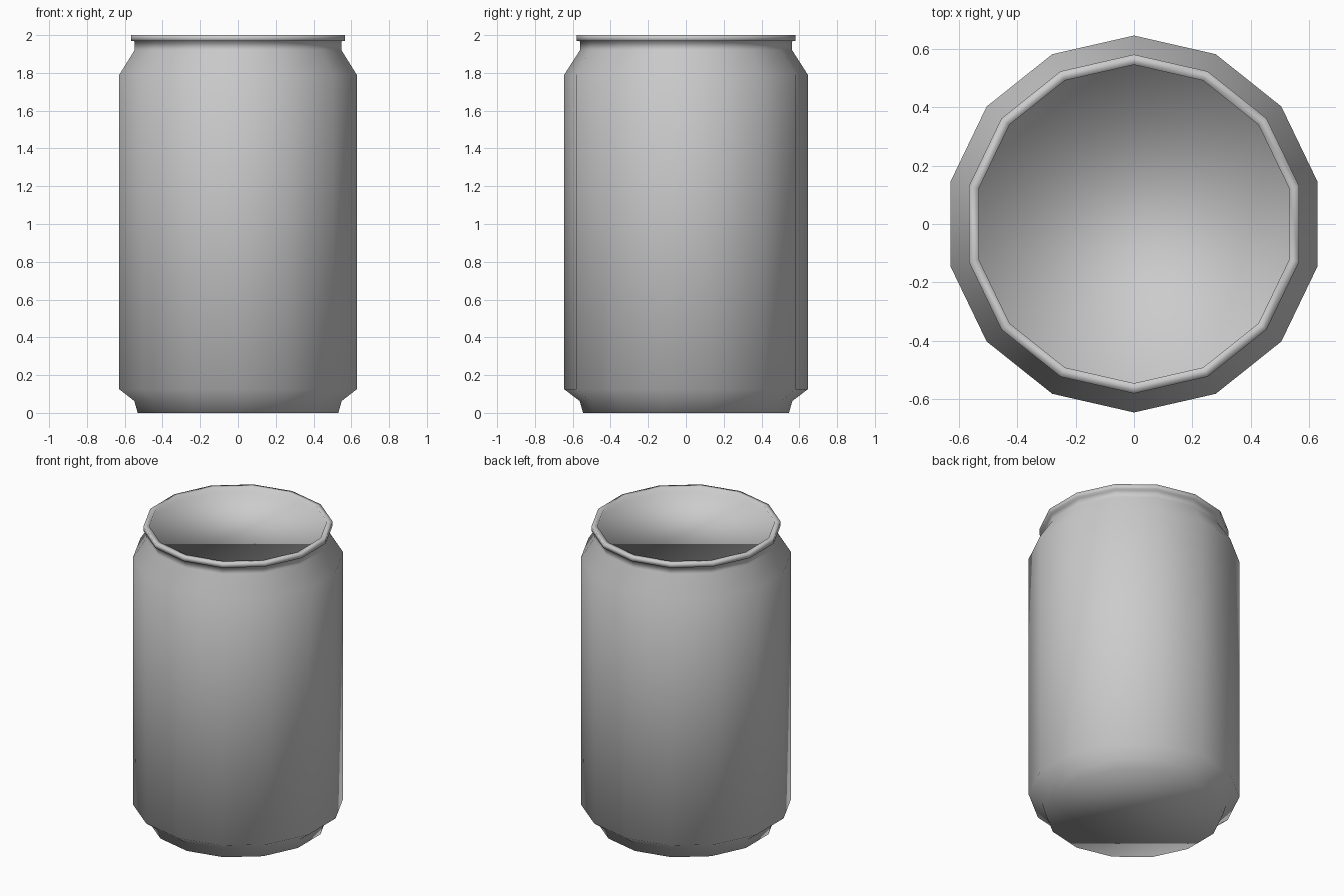
import bpy, bmesh
from math import sin, cos, tau

if "Cube" in bpy.data.objects:
    bpy.data.objects.remove(bpy.data.objects["Cube"])

SIDES = 14

# Outer profile from the base up over the rim and down to the recessed lid (radius, z)
PROFILE = [
    (0.545, 0.0), (0.563, 0.063), (0.645, 0.125),      # foot
    (0.645, 1.79), (0.562, 1.92),                      # body wall and shoulder
    (0.562, 1.967), (0.580, 1.970),                    # neck and rim underside
    (0.580, 2.0), (0.545, 2.0), (0.545, 1.967),        # rim and inner lip
]


def lathe(name, profile, sides):
    """Revolve a profile with a corner on the y axis and close both ends."""
    bm = bmesh.new()
    rings = [[bm.verts.new((r * sin(tau * i / sides), -r * cos(tau * i / sides), z))
              for i in range(sides)] for r, z in profile]
    for low, high in zip(rings, rings[1:]):
        for i in range(sides):
            j = (i + 1) % sides
            bm.faces.new((low[i], low[j], high[j], high[i]))
    bm.faces.new(rings[0][::-1])   # flat base
    bm.faces.new(rings[-1])        # flat lid
    for face in bm.faces:
        face.smooth = True
    mesh = bpy.data.meshes.new(name)
    bm.to_mesh(mesh)
    bm.free()
    obj = bpy.data.objects.new(name, mesh)
    bpy.context.collection.objects.link(obj)
    return obj


lathe("drink_can", PROFILE, SIDES)
